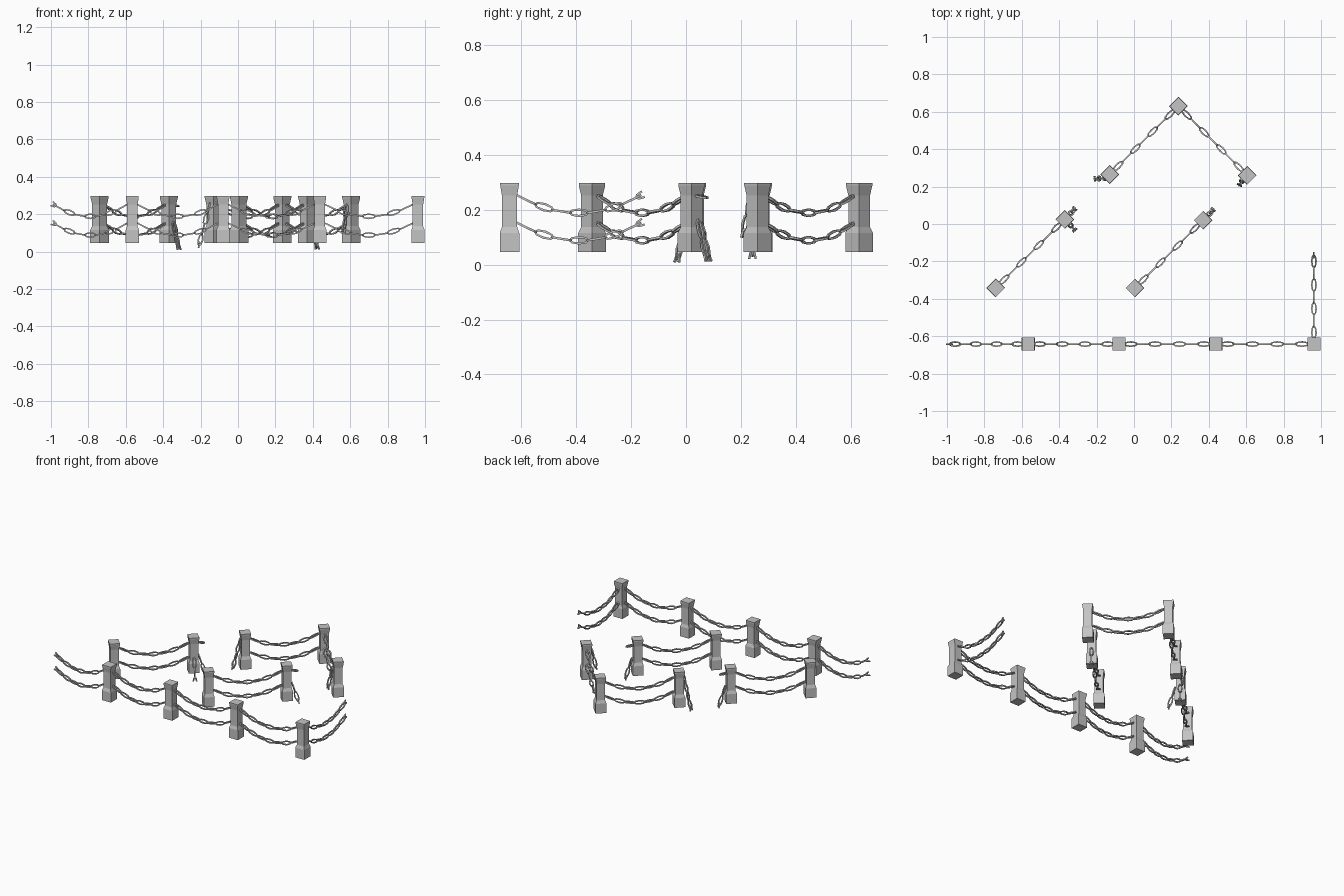
import bpy, bmesh, math
from mathutils import Vector

if "Cube" in bpy.data.objects:
    bpy.data.objects.remove(bpy.data.objects["Cube"], do_unlink=True)

# One grey for posts and chains
GREY = bpy.data.materials.new("light grey")
GREY.use_nodes = True
GREY.diffuse_color = (0.55, 0.55, 0.55, 1)
GREY.node_tree.nodes["Principled BSDF"].inputs["Base Color"].default_value = GREY.diffuse_color

HIGH, LOW = 0.25, 0.15        # chain heights on the posts
HALF = 0.0355                 # half width of a post


def finish(bm, name):
    bmesh.ops.recalc_face_normals(bm, faces=bm.faces)
    mesh = bpy.data.meshes.new(name)
    bm.to_mesh(mesh)
    bm.free()
    mesh.materials.append(GREY)
    obj = bpy.data.objects.new(name, mesh)
    bpy.context.collection.objects.link(obj)
    return obj


def post(name, x, y, angle):
    # Square post: wide base, narrow shaft, gently flared cap
    profile = [(HALF, 0.046), (HALF, 0.115), (0.028, 0.136),
               (0.028, 0.252), (0.034, 0.288), (0.034, 0.297)]
    bm = bmesh.new()
    rings = [[bm.verts.new((sx * h, sy * h, z))
              for sx, sy in ((-1, -1), (1, -1), (1, 1), (-1, 1))]
             for h, z in profile]
    for a, b in zip(rings, rings[1:]):
        for i in range(4):
            j = (i + 1) % 4
            bm.faces.new((a[i], a[j], b[j], b[i]))
    bm.faces.new(rings[0])
    bm.faces.new(rings[-1])
    obj = finish(bm, name)
    obj.location = (x, y, 0)
    obj.rotation_euler.z = angle


def add_link(bm, center, along, turned, length, broken=False):
    # Faceted ring along a direction, flat or on edge; a broken one is half a ring
    along = along.normalized()
    side = along.cross(Vector((0, 0, 1))).normalized()
    up = side.cross(along)
    if turned:
        side, up = up, side
    wire, steps, sides = 0.0058, 8, 4
    rings = []
    for i in range(steps // 2 + 1 if broken else steps):
        t = math.tau * i / steps + math.pi / 2
        out = along * math.cos(t) + side * math.sin(t)
        mid = center + along * math.cos(t) * (length / 2 - wire) + side * math.sin(t) * 0.0115
        rings.append([bm.verts.new(mid + wire * (out * math.cos(k) + up * math.sin(k)))
                      for k in (math.tau * (s + 0.5) / sides for s in range(sides))])
    if broken:
        bm.faces.new(rings[0])
        bm.faces.new(rings[-1])
    else:
        rings.append(rings[0])
    for a, b in zip(rings, rings[1:]):
        for s in range(sides):
            n = (s + 1) % sides
            bm.faces.new((a[s], a[n], b[n], b[s]))


def chain(name, start, end, sag, count, torn=False):
    # Row of links along a sagging curve, with an open half link at a torn end
    start, end = Vector(start), Vector(end)

    def point(u):
        p = start.lerp(end, u)
        p.z -= sag * 4 * u * (1 - u)
        return p

    bm = bmesh.new()
    for i in range(count):
        a, b = point(i / count), point((i + 1) / count)
        add_link(bm, (a + b) / 2, b - a, i % 2 == 1, (b - a).length + 0.016)
    if torn:
        along = (b - a).normalized()
        add_link(bm, b + along * 0.014, along, count % 2 == 1, 0.07, True)
    finish(bm, name)


def chain_pair(name, p, q, free=False):
    # Upper and lower chains between two post centres or to a torn free end
    p, q = Vector(p), Vector(q)
    step = (q - p).normalized() * 0.031
    a, b = p + step, (q if free else q - step)
    for label, z in (("upper", HIGH), ("lower", LOW)):
        chain(f"{name}_{label}_chain", (*a, z), (*b, z), 0.063, 7, free)


# Front row of posts with swags between them and torn free ends
row = [(x, -0.642) for x in (-0.565, -0.08, 0.437, 0.962)]
for i, p in enumerate(row):
    post(f"front_post_{i + 1}", *p, 0)
for i in range(3):
    chain_pair(f"front_span_{i + 1}", row[i], row[i + 1])
chain_pair("right_end", row[0], (-0.984, -0.642), True)
chain_pair("left_end", row[3], (0.962, -0.168), True)

# Diagonal runs of turned posts
runs = {
    "right": [(-0.74, -0.342), (-0.37, 0.025)],
    "middle": [(0.005, -0.342), (0.37, 0.02)],
    "corner": [(-0.13, 0.265), (0.237, 0.63), (0.605, 0.26)],
}
for name, points in runs.items():
    for i, p in enumerate(points):
        post(f"{name}_post_{i + 1}", *p, math.pi / 4)
    for i in range(len(points) - 1):
        chain_pair(f"{name}_span_{i + 1}", points[i], points[i + 1])

# Torn chains hanging from the posts, and short stubs above them
for name, (x, y) in (("right", runs["right"][1]), ("middle", runs["middle"][1])):
    chain(f"{name}_hanging_chain", (x + 0.025, y + 0.025, 0.16),
          (x + 0.052, y + 0.056, 0.025), 0, 2, True)
    chain(f"{name}_stub", (x + 0.02, y + 0.02, HIGH),
          (x + 0.05, y + 0.05, 0.243), 0, 1)
chain("right_side_hanging_chain", (-0.345, 0, 0.16), (-0.318, -0.031, 0.022), 0, 2, True)
chain("corner_hanging_chain", (-0.15, 0.245, 0.26), (-0.208, 0.242, 0.034), 0, 4, True)
chain("corner_end_hanging_chain", (0.58, 0.235, HIGH), (0.565, 0.21, 0.112), 0, 2, True)
